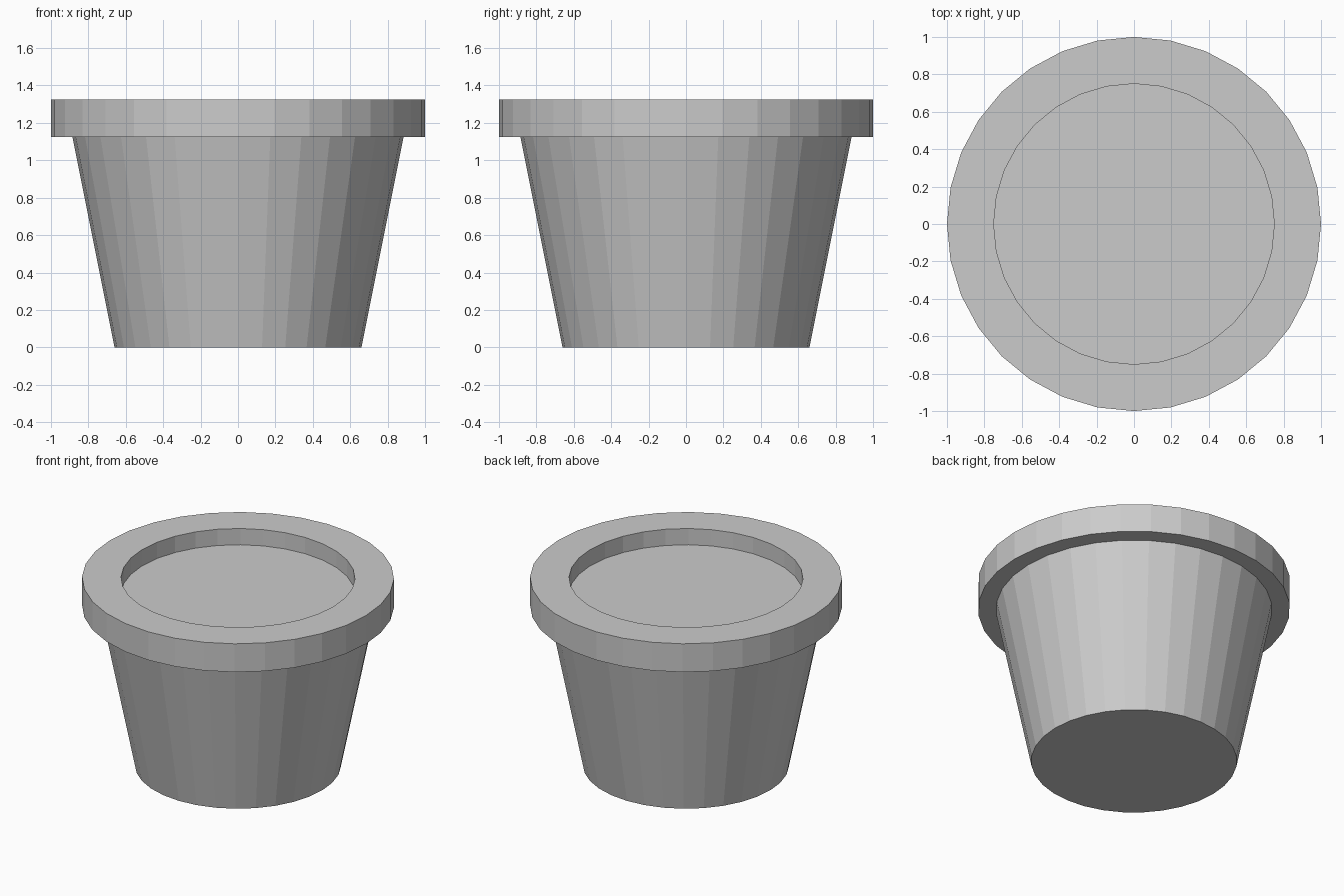
import bpy, bmesh
from math import sin, cos, tau

if "Cube" in bpy.data.objects:
    bpy.data.objects.remove(bpy.data.objects["Cube"])

SIDES = 32


def lathe(name, profile):
    """Revolve a (radius, z) profile and cap its two open ends."""
    bm = bmesh.new()
    rings = [[bm.verts.new((r * cos(tau * i / SIDES), r * sin(tau * i / SIDES), z))
              for i in range(SIDES)] for r, z in profile]
    for low, high in zip(rings, rings[1:]):
        for i in range(SIDES):
            j = (i + 1) % SIDES
            bm.faces.new((low[i], low[j], high[j], high[i]))
    bm.faces.new(rings[0][::-1])
    bm.faces.new(rings[-1])
    bmesh.ops.recalc_face_normals(bm, faces=bm.faces)
    mesh = bpy.data.meshes.new(name)
    bm.to_mesh(mesh)
    bm.free()
    obj = bpy.data.objects.new(name, mesh)
    bpy.context.collection.objects.link(obj)
    return obj


# Tapered pot with overhanging rim; the last ring caps as the recessed fill surface
lathe("pot", [
    (0.66, 0.0),      # base
    (0.885, 1.125),   # top of tapered wall
    (1.0, 1.125),     # rim underside
    (1.0, 1.325),     # rim outer edge
    (0.75, 1.325),    # opening
    (0.75, 1.21),     # fill level
])
